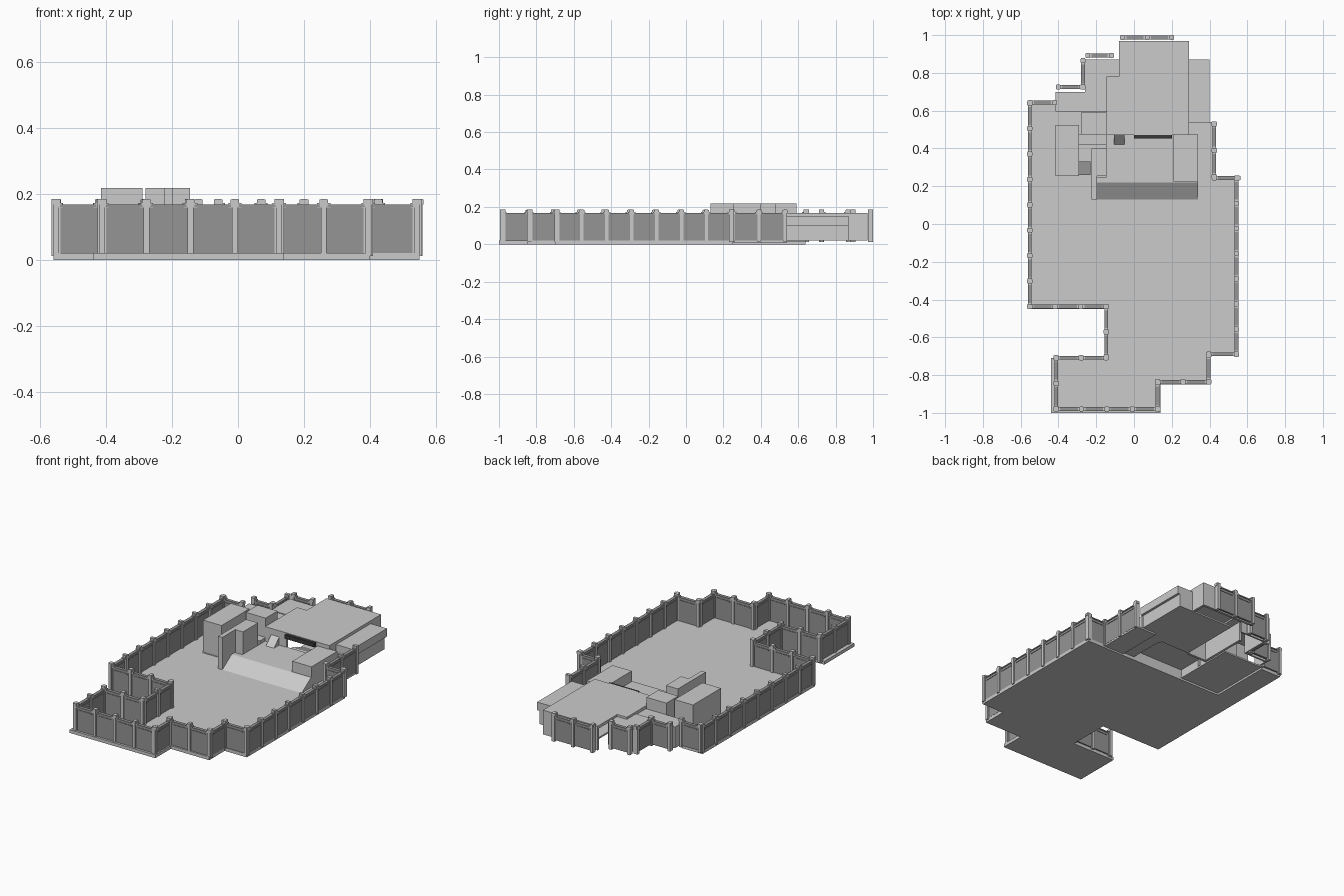
import bpy, bmesh, math
from mathutils import Vector

if "Cube" in bpy.data.objects:
    bpy.data.objects.remove(bpy.data.objects["Cube"])

dark = bpy.data.materials.new("dark_panel")
dark.diffuse_color = (0.3, 0.3, 0.3, 1)
dark.use_nodes = True
dark.node_tree.nodes["Principled BSDF"].inputs["Base Color"].default_value = dark.diffuse_color
black = bpy.data.materials.new("black_trim")
black.diffuse_color = (0.04, 0.04, 0.04, 1)
black.use_nodes = True
black.node_tree.nodes["Principled BSDF"].inputs["Base Color"].default_value = black.diffuse_color


def finish(name, bm, mat=None):
    bmesh.ops.recalc_face_normals(bm, faces=bm.faces)
    me = bpy.data.meshes.new(name)
    bm.to_mesh(me)
    bm.free()
    ob = bpy.data.objects.new(name, me)
    bpy.context.collection.objects.link(ob)
    if mat:
        me.materials.append(mat)
    return ob


def add_box(bm, x0, x1, y0, y1, z0, z1):
    vs = bmesh.ops.create_cube(bm, size=1)["verts"]
    for v in vs:
        v.co = Vector(((x0 + x1) / 2 + v.co.x * (x1 - x0),
                       (y0 + y1) / 2 + v.co.y * (y1 - y0),
                       (z0 + z1) / 2 + v.co.z * (z1 - z0)))


def box(name, *dims, mat=None):
    bm = bmesh.new()
    add_box(bm, *dims)
    return finish(name, bm, mat)


def prism(name, pts, vec):
    bm = bmesh.new()
    f = bm.faces.new([bm.verts.new(p) for p in pts])
    r = bmesh.ops.extrude_face_region(bm, geom=[f])
    for v in r["geom"]:
        if isinstance(v, bmesh.types.BMVert):
            v.co += Vector(vec)
    return finish(name, bm)


def wall(p, q, bays):
    """Panelled wall from p to q (axis aligned) with a post at every bay line."""
    panels, posts = bmesh.new(), bmesh.new()
    along_x = abs(q[0] - p[0]) > abs(q[1] - p[1])
    a0, a1 = (p[0], q[0]) if along_x else (p[1], q[1])
    a0, a1 = min(a0, a1), max(a0, a1)
    c = p[1] if along_x else p[0]

    def part(bm, s0, s1, t, z0, z1):
        if along_x:
            add_box(bm, s0, s1, c - t, c + t, z0, z1)
        else:
            add_box(bm, c - t, c + t, s0, s1, z0, z1)

    step = (a1 - a0) / bays
    for i in range(bays):
        s, e = a0 + i * step, a0 + (i + 1) * step
        part(panels, s, e, 0.006, 0.02, 0.162)
        part(panels, s + 0.012, e - 0.012, 0.010, 0.160, 0.167)
        part(panels, s + 0.022, e - 0.022, 0.009, 0.143, 0.149)
        for k0, k1 in ((s, s + 0.02), (e - 0.02, e)):
            part(posts, k0, k1, 0.010, 0.158, 0.172)
    for i in range(bays + 1):
        s = a0 + i * step
        part(posts, s - 0.009, s + 0.009, 0.014, 0.012, 0.185)
        part(posts, s - 0.013, s + 0.013, 0.011, 0.168, 0.183)
    finish("wall_panels", panels, dark)
    finish("wall_posts", posts)


# Stepped ground slab
outline = [(-.44, -1), (.14, -1), (.14, -.85), (.4, -.85), (.4, -.7), (.55, -.7),
           (.55, .25), (-.42, .25), (-.42, .64), (-.56, .64), (-.56, -.45),
           (-.145, -.45), (-.145, -.71), (-.44, -.71)]
prism("floor_slab", [(x, y, 0) for x, y in outline], (0, 0, .02))
box("east_floor", .29, .43, .25, .54, .01, .02)
box("west_floor", -.42, -.145, .25, .64, .012, .022)

# Perimeter walls
for p, q, n in [((-.412, -.98), (.125, -.98), 4), ((.125, -.98), (.125, -.84), 1),
                ((.125, -.835), (.395, -.835), 2), ((.395, -.835), (.395, -.695), 1),
                ((.395, -.69), (.543, -.69), 1), ((.543, -.69), (.543, .243), 7),
                ((.425, .243), (.55, .243), 1), ((.425, .25), (.425, .53), 2),
                ((-.552, -.437), (-.552, .64), 8), ((-.552, -.437), (-.148, -.437), 3),
                ((-.147, -.437), (-.147, -.705), 2), ((-.412, -.708), (-.148, -.708), 2),
                ((-.412, -.98), (-.412, -.708), 2), ((-.55, .643), (-.42, .643), 1),
                ((-.4, .725), (-.275, .725), 1), ((-.27, .725), (-.27, .865), 1),
                ((-.245, .892), (-.12, .892), 1), ((-.06, .987), (.2, .987), 2)]:
    wall(p, q, n)

# Main roof over the rear hall, with its enclosing walls
roof = [(-.145, .47), (.29, .47), (.29, .97), (-.08, .97), (-.08, .78), (-.145, .78)]
prism("hall_roof", [(x, y, .15) for x, y in roof], (0, 0, .018))
box("hall_back_wall", -.08, .29, .955, .97, .02, .15)
box("hall_west_wall", -.145, -.13, .47, .79, .02, .15)
box("hall_east_wall", .275, .29, .47, .97, .02, .15)
box("hall_front_left", -.145, 0, .47, .485, .02, .15)
box("hall_front_right", .2, .29, .47, .485, .02, .15)
box("hall_floor", 0, .275, .485, .87, .02, .03)
box("hall_lintel", 0, .2, .452, .472, .14, .165, mat=black)
for i in range(4):
    box("hall_step", .02, .18, .475 + i * .03, .505 + i * .03, .03, .075 - i * .011)

# Lower north-west roofs
box("northwest_roof", -.26, -.08, .69, .87, .14, .155)
box("northwest_roof_back", -.26, -.08, .86, .87, .02, .14)
box("northwest_roof_side", -.26, -.25, .69, .87, .02, .14)
box("west_roof", -.415, -.145, .595, .7, .14, .15)
box("west_roof_back", -.415, -.25, .69, .7, .02, .14)
box("west_roof_side", -.415, -.405, .595, .7, .02, .14)

# East stepped annex
box("annex_lower", .29, .385, .54, .87, .02, .10)
box("annex_upper", .29, .4, .535, .87, .10, .15)

# Tall blocks
box("tall_block_west", -.415, -.29, .255, .525, .02, .218)
box("tall_block_middle", -.28, -.145, .475, .59, .02, .218)
box("tall_block_front", -.225, -.145, .255, .4, .02, .218)
box("tall_fin", -.225, -.197, .13, .26, .02, .218)
box("link_block", -.335, -.145, .42, .475, .02, .10)
box("pit_cover", -.29, -.23, .26, .33, .02, .03, mat=dark)

# Front ramp, raised platform and side block
prism("front_ramp", [(-.197, .13, .02), (-.197, .22, .08), (-.197, .25, .08), (-.197, .25, .02)],
      (.537, 0, 0))
box("platform", -.145, .34, .25, .475, .065, .08)
box("side_block", .21, .34, .225, .475, .02, .145)
prism("small_ramp", [(-.105, .42, .08), (-.105, .47, .08), (-.105, .47, .13)], (.055, 0, 0))
